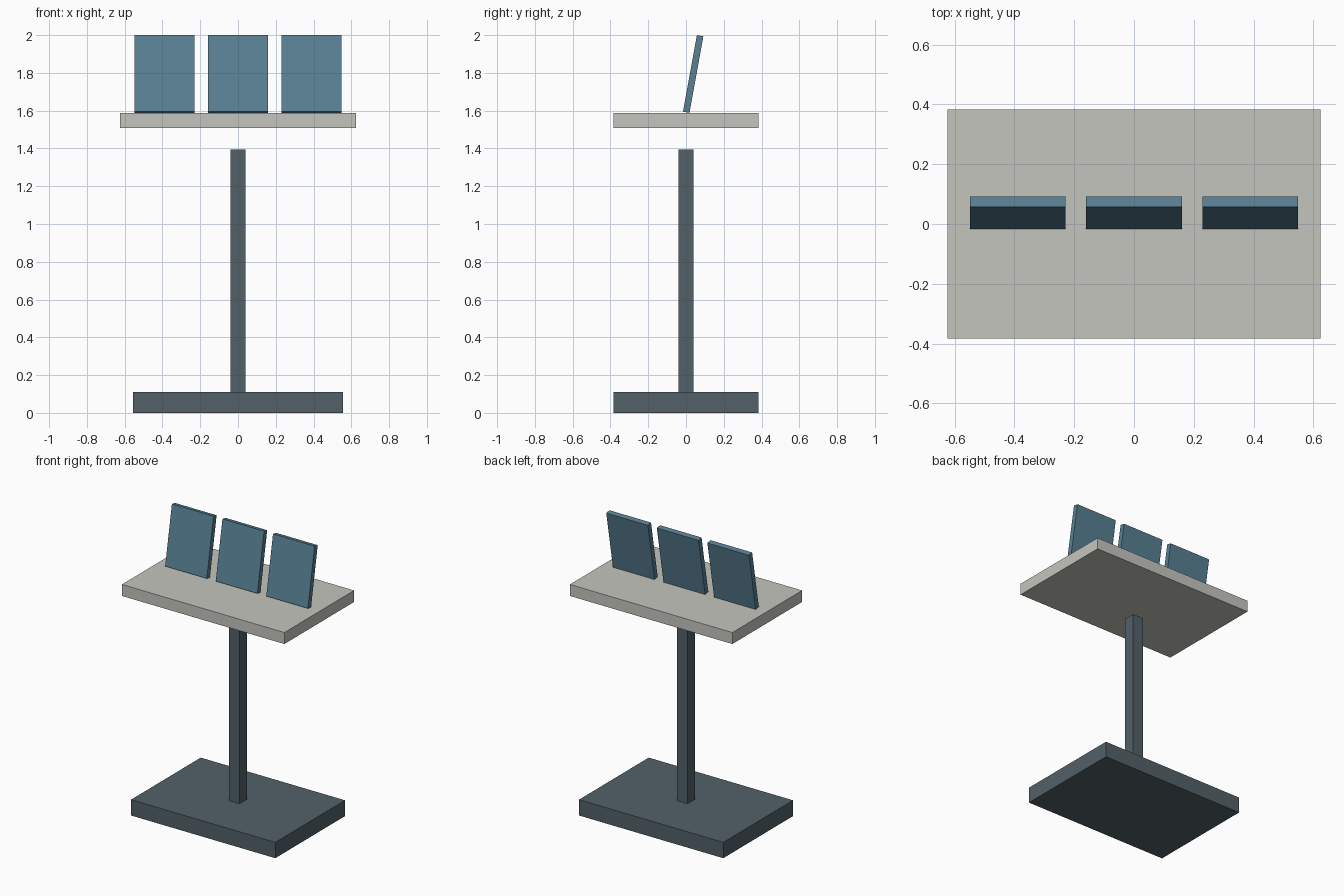
import bpy
from math import radians, sin, cos

if "Cube" in bpy.data.objects:
    bpy.data.objects.remove(bpy.data.objects["Cube"], do_unlink=True)


def material(name, rgb):
    mat = bpy.data.materials.new(name)
    mat.use_nodes = True
    mat.diffuse_color = (*rgb, 1)
    mat.node_tree.nodes["Principled BSDF"].inputs["Base Color"].default_value = (*rgb, 1)
    return mat


def box(name, size, centre, mat, tilt=0):
    bpy.ops.mesh.primitive_cube_add(size=1)
    obj = bpy.context.object
    obj.name = obj.data.name = name
    obj.scale = size
    bpy.ops.object.transform_apply(location=False, rotation=False, scale=True)
    obj.location = centre
    obj.rotation_euler.x = tilt
    obj.data.materials.append(mat)
    return obj


dark = material("dark slate", (0.085, 0.12, 0.14))
pale = material("pale stone grey", (0.56, 0.56, 0.52))
blue = material("muted blue", (0.10, 0.22, 0.30))

# Stand: base slab and square post, stopping short of the top
box("base", (1.11, 0.766, 0.11), (0, 0, 0.055), dark)
box("post", (0.08, 0.08, 1.284), (0, 0, 0.752), dark)

# Floating table top
box("table_top", (1.25, 0.766, 0.08), (0, 0, 1.548), pale)

# Three panels leaning back, lowest edge resting on the table top
lean, height, thick = radians(10.3), 0.412, 0.035
centre_z = 2 - (height * cos(lean) + thick * sin(lean)) / 2
for side, name in enumerate(("right_panel", "middle_panel", "left_panel"), -1):
    box(name, (0.32, thick, height), (side * 0.389, 0.038, centre_z), blue, -lean)
